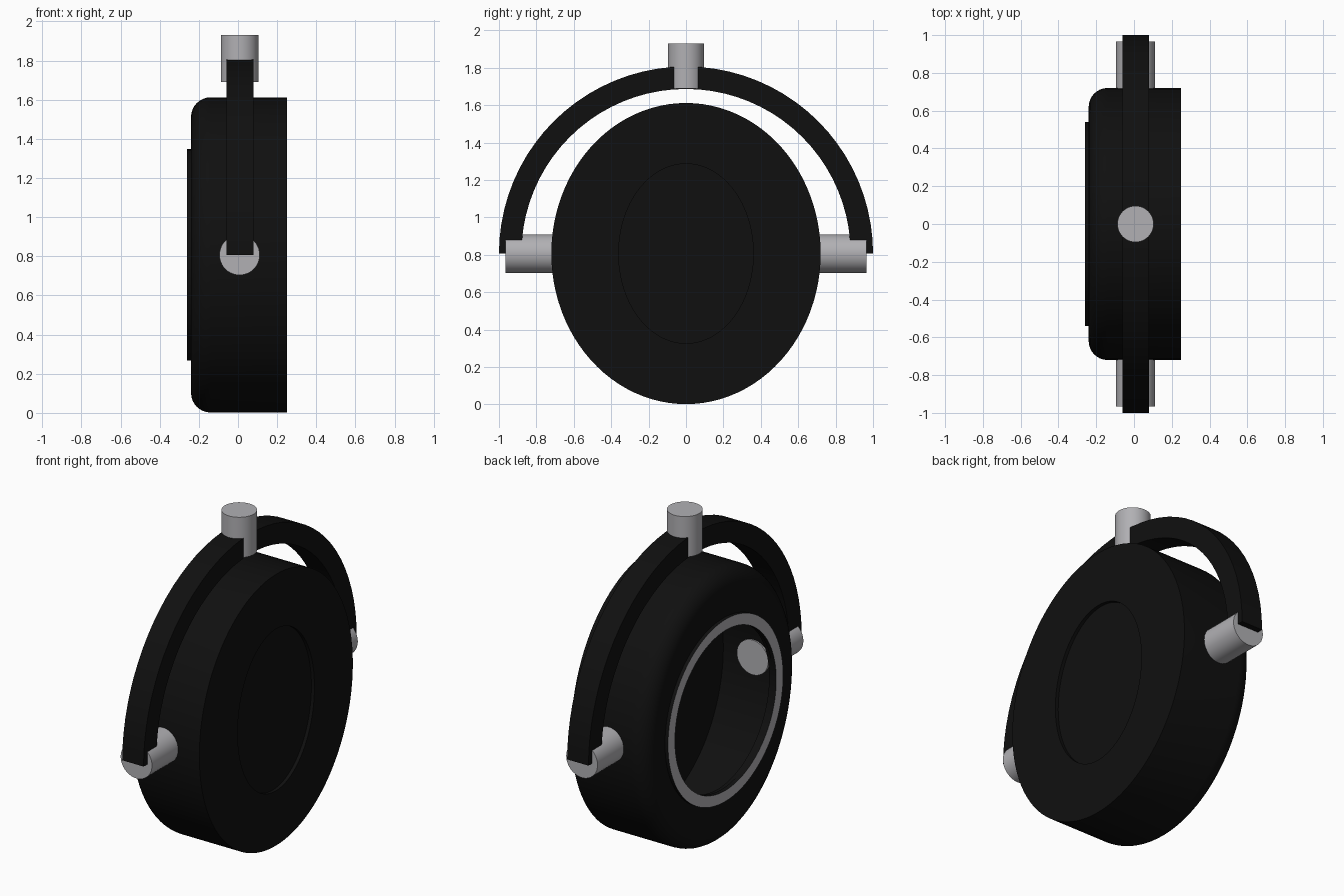
import bpy, bmesh, math
from mathutils import Vector

cube = bpy.data.objects.get("Cube")
if cube:
    bpy.data.objects.remove(cube, do_unlink=True)

MID = 0.807   # height of the body centre


def material(name, rgb):
    m = bpy.data.materials.new(name)
    m.use_nodes = True
    m.diffuse_color = (*rgb, 1)
    m.node_tree.nodes["Principled BSDF"].inputs["Base Color"].default_value = (*rgb, 1)
    return m


black = material("black rubber", (0.005, 0.005, 0.005))
metal = material("brushed metal", (0.44, 0.435, 0.455))


def finish(name, bm, mats):
    bmesh.ops.recalc_face_normals(bm, faces=bm.faces)
    mesh = bpy.data.meshes.new(name)
    bm.to_mesh(mesh)
    bm.free()
    for m in mats:
        mesh.materials.append(m)
    ob = bpy.data.objects.new(name, mesh)
    bpy.context.collection.objects.link(ob)
    bpy.ops.object.select_all(action="DESELECT")
    ob.select_set(True)
    bpy.context.view_layer.objects.active = ob
    bpy.ops.object.shade_smooth_by_angle(angle=math.radians(35))
    return ob


def loft(name, rings, mats, closed=False, seg=96):
    """Join ellipses (x, y radius, z radius) along x; open ends are capped."""
    bm = bmesh.new()
    loops = []
    for x, ry, rz in rings:
        loops.append([bm.verts.new((x, ry * math.cos(a), MID + rz * math.sin(a)))
                      for a in (math.tau * i / seg for i in range(seg))])
    pairs = list(zip(loops, loops[1:]))
    if closed:
        pairs.append((loops[-1], loops[0]))
    else:
        bm.faces.new(loops[0])
        bm.faces.new(loops[-1])
    for a, b in pairs:
        for i in range(seg):
            j = (i + 1) % seg
            bm.faces.new((a[i], a[j], b[j], b[i]))
    return finish(name, bm, mats)


def pin(name, start, end, radius):
    start, end = Vector(start), Vector(end)
    axis = end - start
    bm = bmesh.new()
    bmesh.ops.create_cone(bm, cap_ends=True, segments=40, radius1=radius,
                          radius2=radius, depth=axis.length)
    bmesh.ops.rotate(bm, verts=bm.verts,
                     matrix=Vector((0, 0, 1)).rotation_difference(axis).to_matrix())
    bmesh.ops.translate(bm, verts=bm.verts, vec=(start + end) / 2)
    return finish(name, bm, [metal])


# Hollow oval cup: shallow recess on the flat side, rounded rim on the open side
rings = [(0.23, 0.36, 0.48), (0.25, 0.36, 0.48), (0.25, 0.72, 0.805)]
for k in range(9):
    a = math.pi / 2 * k / 8
    inset = 0.1 * (1 - math.cos(a))
    rings.append((-0.14 - 0.1 * math.sin(a), 0.72 - inset, 0.805 - inset))
rings += [(-0.24, 0.48, 0.48), (-0.21, 0.48, 0.48),
          (-0.21, 0.65, 0.73), (0.21, 0.65, 0.73)]
loft("cup_body", rings, [black])

# Raised ring around the opening, metal on its outward face only
ring = loft("opening_ring", [(-0.26, 0.54, 0.54), (-0.26, 0.475, 0.475),
                             (-0.235, 0.475, 0.475), (-0.235, 0.54, 0.54)],
            [black, metal], closed=True)
for p in ring.data.polygons:
    p.material_index = int(p.normal.x < -0.9)

# Half-round yoke over the body
bm = bmesh.new()
sections = []
for i in range(41):
    a = math.pi * i / 40
    sections.append([bm.verts.new((x, r * math.cos(a), MID + r * math.sin(a)))
                     for x, r in ((-0.06, 0.88), (0.08, 0.88), (0.08, 1), (-0.06, 1))])
for a, b in zip(sections, sections[1:]):
    for k in range(4):
        n = (k + 1) % 4
        bm.faces.new((a[k], a[n], b[n], b[k]))
bm.faces.new(sections[0])
bm.faces.new(sections[-1])
finish("yoke", bm, [black])

# Pivot pins at both sides and the post on top
for side, label in ((-1, "front"), (1, "back")):
    pin(label + "_pivot_pin", (0.008, side * 0.635, MID), (0.008, side * 0.965, MID), 0.103)
pin("top_post", (0.008, 0, 1.69), (0.008, 0, 1.93), 0.096)
